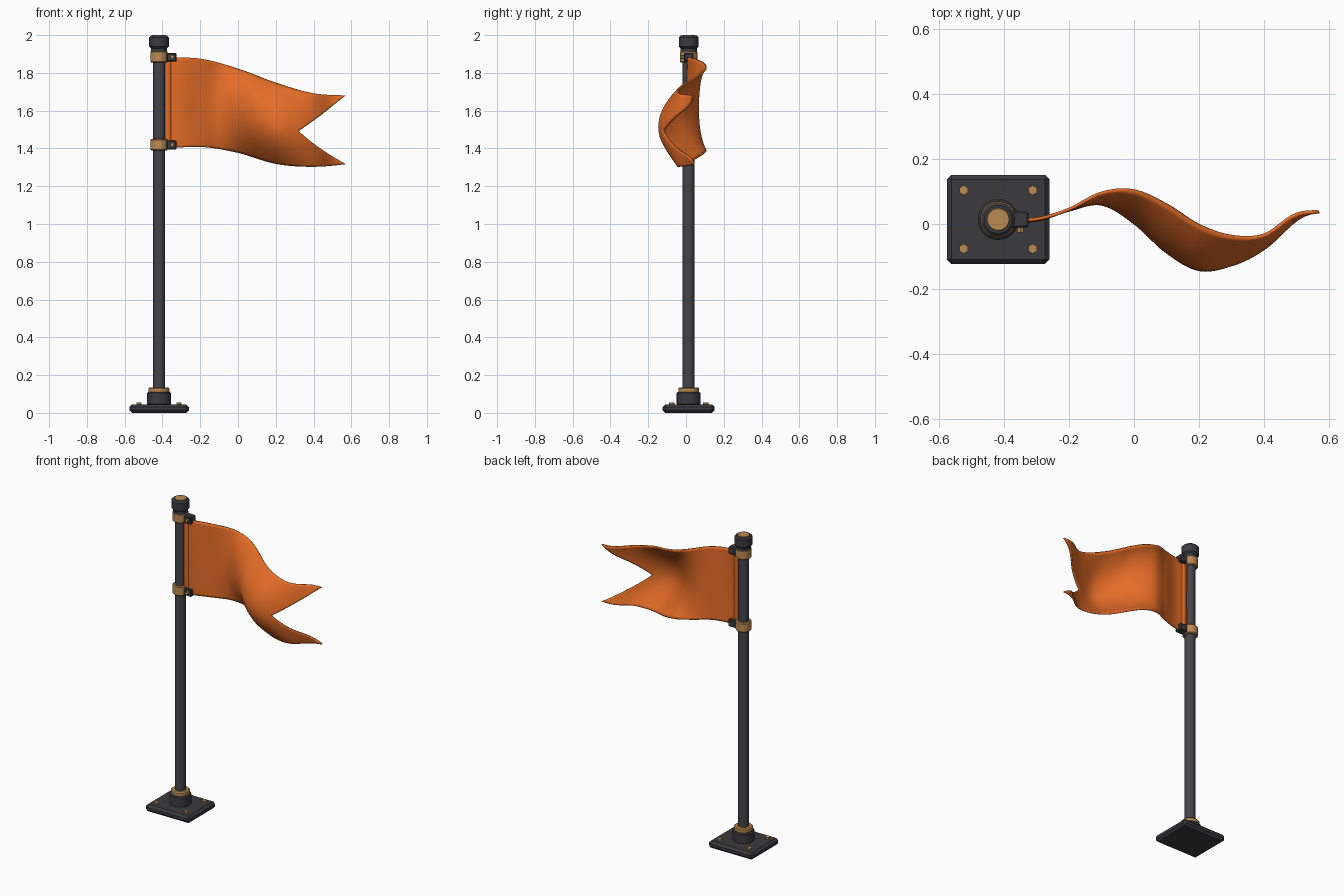
import bpy, bmesh, math

if "Cube" in bpy.data.objects:
    bpy.data.objects.remove(bpy.data.objects["Cube"])

AXIS_X, AXIS_Y = -0.418, 0.014


def material(name, r, g, b):
    m = bpy.data.materials.new(name)
    m.use_nodes = True
    m.diffuse_color = (r, g, b, 1)
    m.node_tree.nodes["Principled BSDF"].inputs["Base Color"].default_value = (r, g, b, 1)
    return m


STEEL = material("pole steel", 0.06, 0.06, 0.067)
IRON = material("dark iron", 0.043, 0.044, 0.049)
BRASS = material("brass", 0.50, 0.26, 0.085)
CLOTH = material("orange cloth", 0.78, 0.15, 0.02)


def finish(bm, name, mat, smooth=True):
    bmesh.ops.recalc_face_normals(bm, faces=bm.faces)
    mesh = bpy.data.meshes.new(name)
    bm.to_mesh(mesh)
    bm.free()
    mesh.materials.append(mat)
    obj = bpy.data.objects.new(name, mesh)
    bpy.context.collection.objects.link(obj)
    if smooth:
        bpy.ops.object.select_all(action="DESELECT")
        obj.select_set(True)
        bpy.context.view_layer.objects.active = obj
        bpy.ops.object.shade_smooth_by_angle(angle=math.radians(35))
    return obj


def bevel(obj, width, segments=1):
    mod = obj.modifiers.new("bevel", "BEVEL")
    mod.width, mod.segments = width, segments
    mod.limit_method = "ANGLE"
    return obj


def cylinder(name, mat, radius, low, high, edge=0.0, x=AXIS_X, y=AXIS_Y, sides=32):
    """Upright turned part with an optional chamfer."""
    bm = bmesh.new()
    bmesh.ops.create_cone(bm, cap_ends=True, segments=sides, radius1=radius,
                          radius2=radius, depth=high - low)
    bmesh.ops.translate(bm, verts=bm.verts, vec=(x, y, (low + high) / 2))
    obj = finish(bm, name, mat, sides > 8)
    if edge:
        bevel(obj, edge)
    return obj


def box(name, mat, centre, size, edge):
    bm = bmesh.new()
    bmesh.ops.create_cube(bm, size=1)
    bmesh.ops.scale(bm, verts=bm.verts, vec=size)
    bmesh.ops.translate(bm, verts=bm.verts, vec=centre)
    return bevel(finish(bm, name, mat, False), edge)


# Base plate with four hex bolts
box("base_plate", IRON, (AXIS_X, AXIS_Y, 0.0225), (0.315, 0.275, 0.045), 0.014)
for sx in (-1, 1):
    for sy in (-1, 1):
        cylinder("base_bolt", BRASS, 0.015, 0.04, 0.056,
                 x=AXIS_X + sx * 0.106, y=AXIS_Y + sy * 0.09, sides=6)

# Pole and turned fittings
cylinder("pole", STEEL, 0.032, 0.04, 1.95)
cylinder("base_collar", IRON, 0.063, 0.04, 0.11, 0.006)
cylinder("base_ring", BRASS, 0.055, 0.105, 0.135, 0.006)
cylinder("cap_neck", IRON, 0.043, 1.91, 1.94)
cylinder("top_cap", IRON, 0.052, 1.93, 1.997, 0.009)
cylinder("cap_disc", BRASS, 0.035, 1.985, 2.0, 0.002)

# Clamps holding the flag
for z in (1.42, 1.885):
    cylinder("clamp_ring", BRASS, 0.046, z - 0.03, z + 0.03, 0.005)
    box("clamp_block", IRON, (-0.352, AXIS_Y, z - 0.002), (0.054, 0.05, 0.046), 0.005)
    bm = bmesh.new()
    bmesh.ops.create_cone(bm, cap_ends=True, segments=6, radius1=0.011,
                          radius2=0.011, depth=0.02)
    for v in bm.verts:
        v.co = (v.co.x - 0.349, v.co.z - 0.016, v.co.y + z)
    finish(bm, "clamp_bolt", BRASS, False)


def curve(values, x):
    """Smooth curve through values spread evenly from x = -0.4 to 0.6."""
    n = len(values) - 1
    t = min(max((x + 0.4) * n, 0), n - 1e-6)
    i = int(t)
    f = t - i
    p = [values[min(max(k, 0), n)] for k in range(i - 1, i + 3)]
    a, b = (p[2] - p[0]) / 2, (p[3] - p[1]) / 2
    d = p[2] - p[1]
    return p[1] + a * f + (3 * d - 2 * a - b) * f * f + (a + b - 2 * d) * f ** 3


TOP = (1.88, 1.875, 1.82, 1.745, 1.69, 1.68)
BOTTOM = (1.40, 1.408, 1.38, 1.322, 1.305, 1.318)
EDGE_WAVE = (.013, .015, .045, .095, .103, .06, -.003, -.037, -.034, .03, .037)
MIDDLE_WAVE = (.013, .012, .043, .062, .005, -.085, -.14, -.125, -.08, -.005, .045)
NOTCH = 0.46


def cloth_point(x, s):
    """Point on the cloth; s runs from -1 at the bottom edge to 1 at the top."""
    v = NOTCH + s * (1 - NOTCH if s > 0 else NOTCH)
    low, high = curve(BOTTOM, x), curve(TOP, x)
    mid, edge = curve(MIDDLE_WAVE, x), curve(EDGE_WAVE, x)
    return x, mid + (edge - mid) * s * s, low + (high - low) * v


def cloth(name, start, end, columns, rows, thickness):
    bm = bmesh.new()
    grid = []
    for j in range(rows + 1):
        s = 2 * j / rows - 1
        stop = end(s)
        grid.append([bm.verts.new(cloth_point(start + (stop - start) * i / columns, s))
                     for i in range(columns + 1)])
    for a, b in zip(grid, grid[1:]):
        for i in range(columns):
            bm.faces.new((a[i], a[i + 1], b[i + 1], b[i]))
    obj = finish(bm, name, CLOTH)
    mod = obj.modifiers.new("thickness", "SOLIDIFY")
    mod.thickness, mod.offset = thickness, 0
    return obj


# Swallowtail flag and its hoist hem
cloth("flag", -0.385, lambda s: 0.32 + 0.25 * abs(s), 56, 32, 0.01)
cloth("hoist_hem", -0.387, lambda s: -0.355, 2, 24, 0.016)
